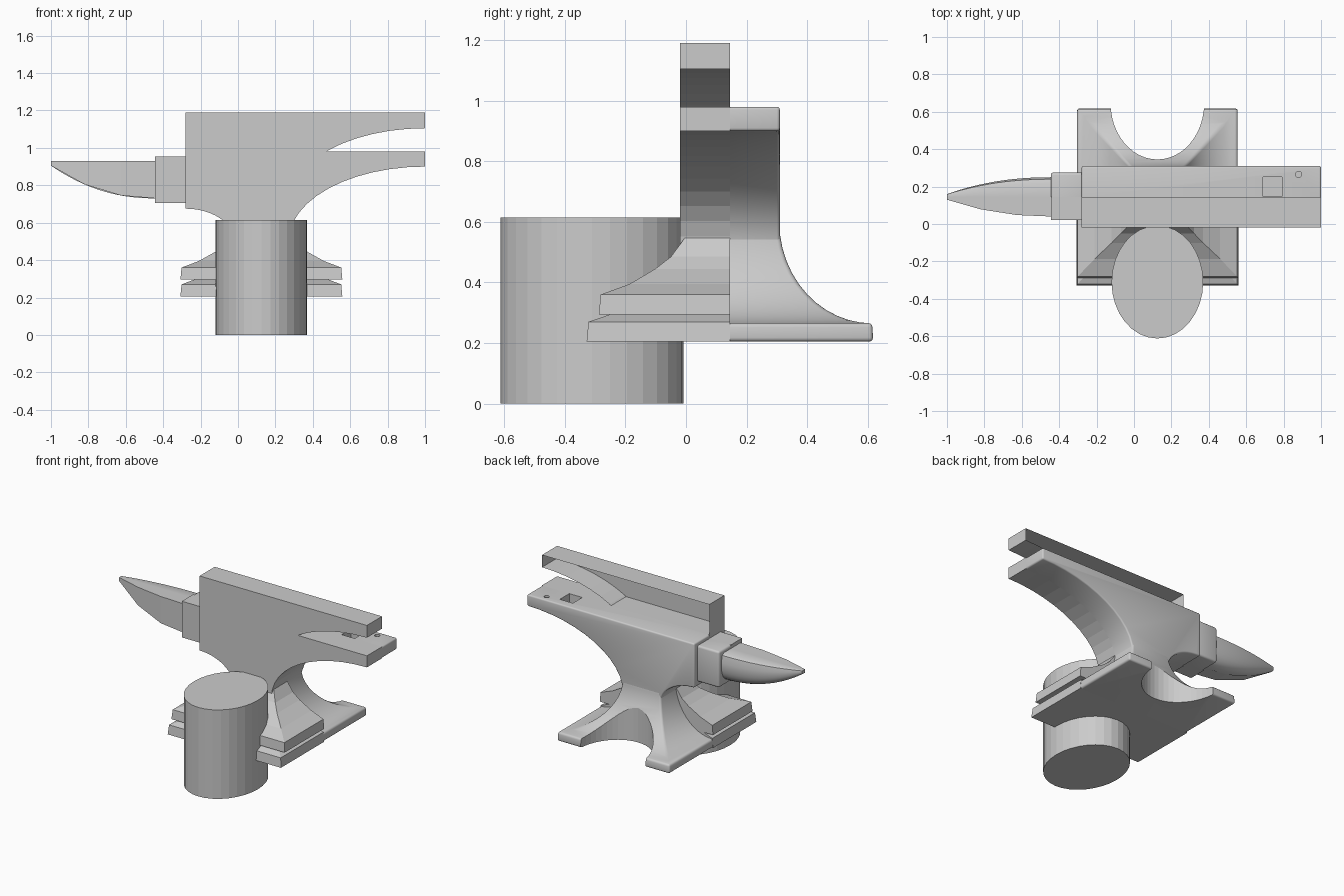
import bpy, bmesh, math

if "Cube" in bpy.data.objects:
    bpy.data.objects.remove(bpy.data.objects["Cube"])

MID = 0.145            # seam between the sharp front half and the rounded back half
Y0, Y1 = -0.02, 0.31   # body faces
X0, X1 = -0.02, 0.27   # waist


def loft(name, rings, caps=(True, True), bevel=0.0, smooth=False):
    """Skin a list of closed rings; optionally bevel sharp edges away from the seam."""
    bm = bmesh.new()
    rows = [[bm.verts.new(p) for p in r] for r in rings]
    n = len(rows[0])
    for a, b in zip(rows, rows[1:]):
        for i in range(n):
            j = (i + 1) % n
            bm.faces.new((a[i], a[j], b[j], b[i]))
    if caps[0]:
        bm.faces.new(rows[0])
    if caps[1]:
        bm.faces.new(rows[-1])
    bmesh.ops.recalc_face_normals(bm, faces=bm.faces)
    bm.normal_update()
    if bevel:
        edges = [e for e in bm.edges if len(e.link_faces) == 2
                 and e.calc_face_angle(0) > 0.5
                 and max(abs(v.co.y - MID) for v in e.verts) > 0.001]
        bmesh.ops.bevel(bm, geom=edges, offset=bevel, segments=3, profile=0.5,
                        affect='EDGES', clamp_overlap=True)
    me = bpy.data.meshes.new(name)
    bm.to_mesh(me)
    bm.free()
    ob = bpy.data.objects.new(name, me)
    bpy.context.collection.objects.link(ob)
    if smooth:
        bpy.ops.object.select_all(action='DESELECT')
        ob.select_set(True)
        bpy.context.view_layer.objects.active = ob
        bpy.ops.object.shade_smooth_by_angle(angle=math.radians(35))
    return ob


def prism(name, profile, ya, yb, **kw):
    return loft(name, [[(x, y, z) for x, z in profile] for y in (ya, yb)], **kw)


def box(name, xa, xb, ya, yb, za, zb, **kw):
    return prism(name, [(xa, za), (xb, za), (xb, zb), (xa, zb)], ya, yb, **kw)


def tube(name, x, y, rx, ry, za, zb, n=32):
    ring = [(x + rx * math.cos(k * math.tau / n), y + ry * math.sin(k * math.tau / n))
            for k in range(n)]
    return loft(name, [[(a, b, z) for a, b in ring] for z in (za, zb)])


def cut(ob, cutter):
    m = ob.modifiers.new("cut", 'BOOLEAN')
    m.operation, m.solver, m.object = 'DIFFERENCE', 'EXACT', cutter
    cutter.hide_render = True
    cutter.hide_set(True)


# Body outline: flat face, heel curve, waist, throat under the horn
N = 12
quarter = [k * math.pi / 2 / N for k in range(N + 1)]
heel = [(1 - 0.73 * math.sin(a), 0.5 + 0.4 * math.cos(a)) for a in quarter]
throat = [(-0.28 + 0.26 * math.sin(a), 0.5 + 0.175 * math.cos(a)) for a in reversed(quarter)]
outline = [(-0.28, 0.98), (1, 0.98)] + heel + [(X1, 0.42), (X0, 0.42)] + throat
prism("body_front", outline, Y0, MID)
body_back = prism("body_back", outline, MID, Y1, bevel=0.01, smooth=True)

# Square and round holes in the heel
cut(body_back, box("square_hole_cutter", 0.69, 0.79, MID + 0.002, 0.25, 0.9, 1.05))
cut(body_back, tube("round_hole_cutter", 0.88, 0.265, 0.017, 0.017, 0.91, 1.05, 16))

# Raised half shell on the front, open toward the seam
raised = [(x, z + 0.205) for x, z in heel if x > 0.44]
prism("raised_face_shell", [(-0.28, 0.95), (-0.28, 1.19), (1, 1.19)] + raised + [(0.43, 0.95)],
      Y0, MID, caps=(True, False))

# Shoulder block
box("shoulder_front", -0.445, -0.28, 0.022, MID, 0.705, 0.955)
box("shoulder_back", -0.445, -0.27, MID, 0.275, 0.705, 0.955, bevel=0.014, smooth=True)


# Horn: tapering sections along -x
def horn_ring(t, rounded):
    x = -0.44 - 0.56 * t
    w = 0.015 + 0.09 * (1 - t ** 2.2)
    top, low = 0.93, 0.73 + 0.175 * t ** 2.2
    h = top - low
    if not rounded:
        return [(x, MID, top), (x, MID - w, top), (x, MID - w, low), (x, MID, low)]
    pts = [(x, MID, top), (x, MID + 0.7 * w, top), (x, MID + 0.9 * w, top - 0.06 * h)]
    for k in range(9):
        a = k * math.pi / 16
        pts.append((x, MID + w * math.cos(a) ** 0.7, top - 0.3 * h - 0.7 * h * math.sin(a) ** 0.8
                    if k < 8 else low))
    pts[-1] = (x, MID, low)
    return pts


loft("horn_front", [horn_ring(t, False) for t in (0, 0.33, 0.68, 1)])
loft("horn_back", [horn_ring(k / 16, True) for k in range(17)], smooth=True)


# Flared base: rings of (side offset, end offset, z), with one end on the seam
def base_rings(levels, wall, sign):
    return [[(X0 - dx, MID, z), (X0 - dx, wall + sign * dy, z),
             (X1 + dx, wall + sign * dy, z), (X1 + dx, MID, z)] for dx, dy, z in levels]


flare = [(0.288, 0.308, 0.205), (0.282, 0.302, 0.27), (0.19, 0.2, 0.305),
         (0.10, 0.11, 0.355), (0.05, 0.055, 0.395), (0, 0, 0.465)]
loft("base_front_lower", base_rings(flare, Y0, -1))
upper = [(dx, dy * 0.94, z + 0.09) for dx, dy, z in flare]
loft("base_front_upper", base_rings(upper, 0.002, -1))

smooth_flare = [(0.285, 0.31, 0.205), (0.283, 0.307, 0.265)]
smooth_flare += [(0.283 * (1 - math.sin(a)), 0.307 * (1 - math.sin(a)), 0.6 - 0.335 * math.cos(a))
                 for a in quarter[1:]]
base_back = loft("base_back", base_rings(smooth_flare, Y1 - 0.002, 1), bevel=0.013, smooth=True)
cut(base_back, tube("foot_notch_cutter", 0.125, 0.645, 0.25, 0.3, 0.1, 0.62, 48))

# Round column left standing in front of the base
tube("front_column", 0.125, -0.31, 0.245, 0.302, 0, 0.615)
